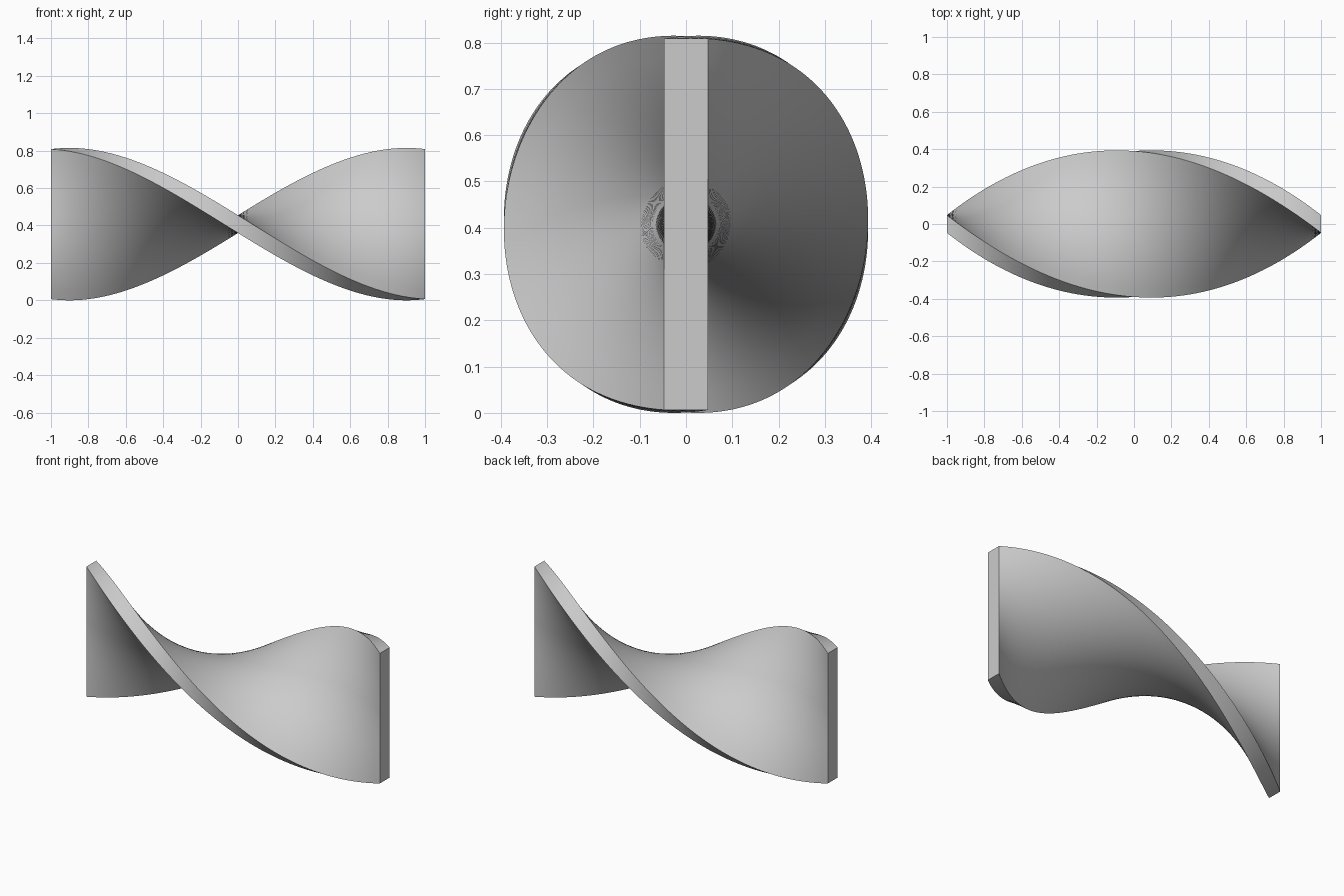
import bpy, bmesh

if "Cube" in bpy.data.objects:
    bpy.data.objects.remove(bpy.data.objects["Cube"])

LEN_SEGS, WIDTH_SEGS = 96, 16
HALF_Z, HALF_Y, THICK = 0.401, 0.390, 0.0475

# Section outline: u runs across the blade, v through its thickness
us = [-1 + 2 * i / WIDTH_SEGS for i in range(WIDTH_SEGS + 1)]
outline = [(u, -1) for u in us] + [(u, 1) for u in reversed(us)]


def section_point(x, u, v):
    # Half-turn lofted smoothly through vertical, flat and vertical sections
    s = 1.546 * x - 0.546 * x ** 3
    c = 1 - x * x
    return (x, u * HALF_Y * c - v * THICK * s, u * HALF_Z * s + v * THICK * c)


bm = bmesh.new()
rings = []
for i in range(LEN_SEGS + 1):
    x = -1 + 2 * i / LEN_SEGS
    rings.append([bm.verts.new(section_point(x, u, v)) for u, v in outline])

# Skin between sections
n = len(outline)
for a, b in zip(rings, rings[1:]):
    for j in range(n):
        k = (j + 1) % n
        bm.faces.new((a[j], a[k], b[k], b[j]))

# Flat end caps
bm.faces.new(rings[0])
bm.faces.new(rings[-1])
bmesh.ops.recalc_face_normals(bm, faces=bm.faces)

# Rest on the ground
low = min(v.co.z for v in bm.verts)
bmesh.ops.translate(bm, verts=bm.verts, vec=(0, 0, -low))

mesh = bpy.data.meshes.new("twisted_blade")
bm.to_mesh(mesh)
bm.free()
blade = bpy.data.objects.new("twisted_blade", mesh)
bpy.context.collection.objects.link(blade)
bpy.context.view_layer.objects.active = blade
blade.select_set(True)
bpy.ops.object.shade_smooth_by_angle()
